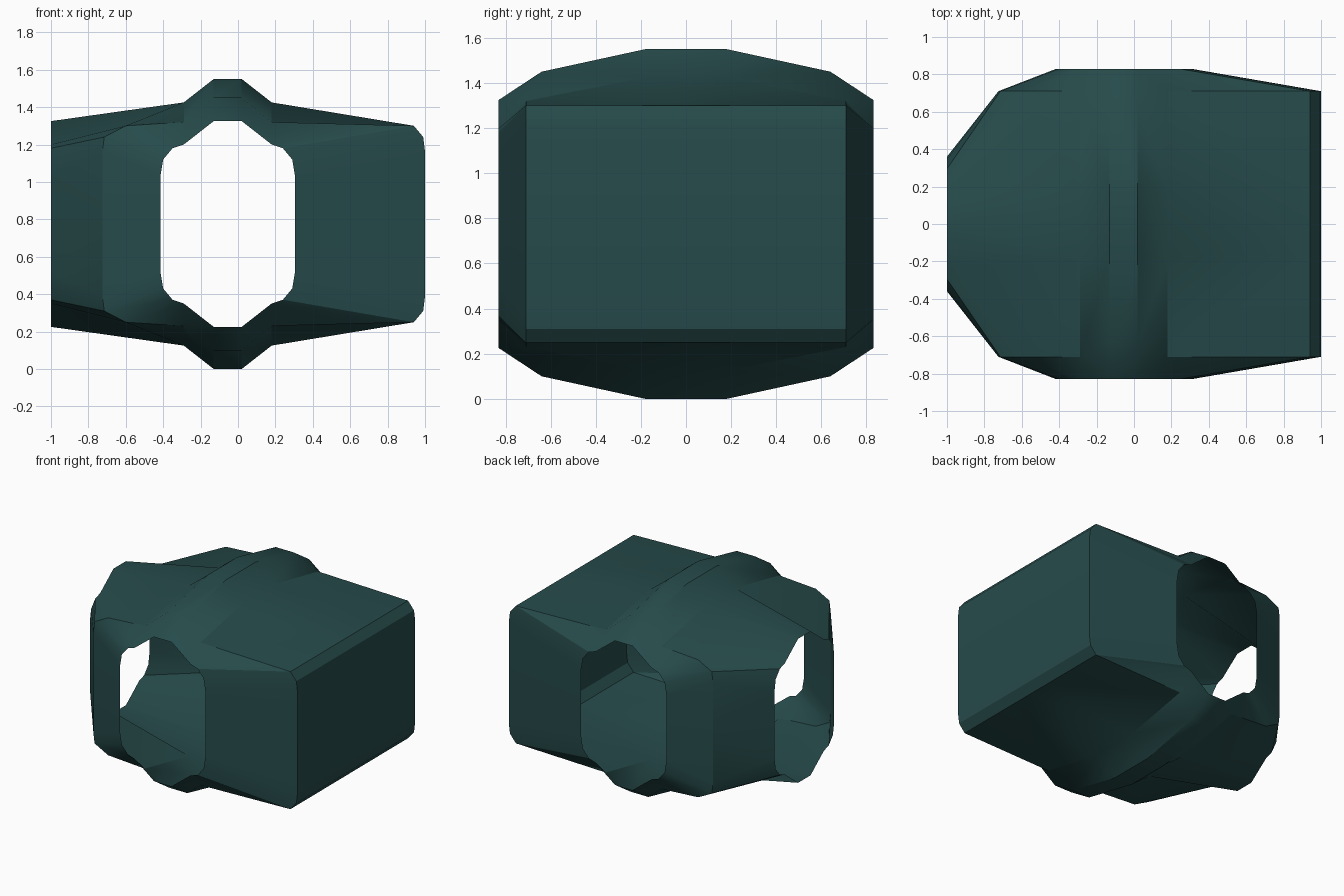
import bpy, bmesh, math

if "Cube" in bpy.data.objects:
    bpy.data.objects.remove(bpy.data.objects["Cube"])

MID_Z = 0.775      # the shell is symmetric about this height
CX = -0.055        # centre line of the through passage

# half profile of every doorway: offset from its centre, height above MID_Z
DOOR = [(0.075, 0.55), (0.235, 0.425), (0.295, 0.405), (0.345, 0.345), (0.36, 0.255), (0.36, 0)]
door_r = [(CX + u, 0.83, z) for u, z in DOOR]
door_l = [(CX - u, 0.83, z) for u, z in DOOR]
side_door = [(-1, u, z) for u, z in DOOR]

# outer frame around the through doorway, right and left halves
outer_r = [(0.02, 0.64, 0.675), (0.18, 0.71, 0.545), (0.94, 0.71, 0.525),
           (0.99, 0.71, 0.465), (1, 0.71, 0.385), (1, 0.71, 0)]
outer_l = [(-0.13, 0.64, 0.675), (-0.29, 0.71, 0.545), (-0.60, 0.71, 0.525),
           (-0.715, 0.71, 0.465), (-0.725, 0.71, 0.385), (-0.725, 0.71, 0)]

bm = bmesh.new()


def face(*pts):
    return bm.faces.new([bm.verts.new(p) for p in pts])


def strip(a, b):
    for i in range(len(a) - 1):
        face(a[i], a[i + 1], b[i + 1], b[i])


def at_y(pts, y):
    return [(p[0], y, p[2]) for p in pts]


# front walls around the doorway
strip(door_r, outer_r)
strip(door_l, outer_l)
face(door_r[0], door_l[0], outer_l[0], outer_r[0])

# raised roof rib, right roof and closed end wall
rib = [(-0.29, 0.18, 0.65), (-0.13, 0.18, 0.775), (0.02, 0.18, 0.775), (0.18, 0.18, 0.65)]
edge = [outer_l[1], outer_l[0]] + outer_r
mid = rib + at_y(outer_r[2:], 0.18)
strip(edge, mid)
strip(mid, at_y(mid, 0))

# left roof blending to the side doorway
P, L, t = side_door, outer_l, rib[0]
face(t, at_y([t], 0)[0], (-1, 0, 0.55), P[0])
face(t, P[0], P[1], L[2])
face(t, L[2], L[1])

# slanted corner wall beside the side doorway
face(P[1], P[2], L[3], L[2])
face(P[2], P[3], L[4], L[3])
face(P[3], P[4], L[4])
face(P[4], P[5], L[5], L[4])

bmesh.ops.remove_doubles(bm, verts=bm.verts, dist=0.0005)
bmesh.ops.recalc_face_normals(bm, faces=bm.faces)
end = max(bm.faces, key=lambda f: f.calc_center_median().x)
if end.normal.x < 0:
    bmesh.ops.reverse_faces(bm, faces=bm.faces)

mesh = bpy.data.meshes.new("corridor_junction")
bm.to_mesh(mesh)
bm.free()
shell = bpy.data.objects.new("corridor_junction", mesh)
bpy.context.collection.objects.link(shell)
shell.location.z = MID_Z

# mirror the quarter front to back and top to bottom
mirror = shell.modifiers.new("mirror", 'MIRROR')
mirror.use_axis = (False, True, True)
mirror.merge_threshold = 0.001

mat = bpy.data.materials.new("dark_teal")
mat.diffuse_color = (0.02, 0.07, 0.07, 1)
mat.use_nodes = True
mat.node_tree.nodes["Principled BSDF"].inputs["Base Color"].default_value = mat.diffuse_color
mesh.materials.append(mat)

bpy.context.view_layer.objects.active = shell
shell.select_set(True)
bpy.ops.object.shade_smooth_by_angle(angle=math.radians(30))
